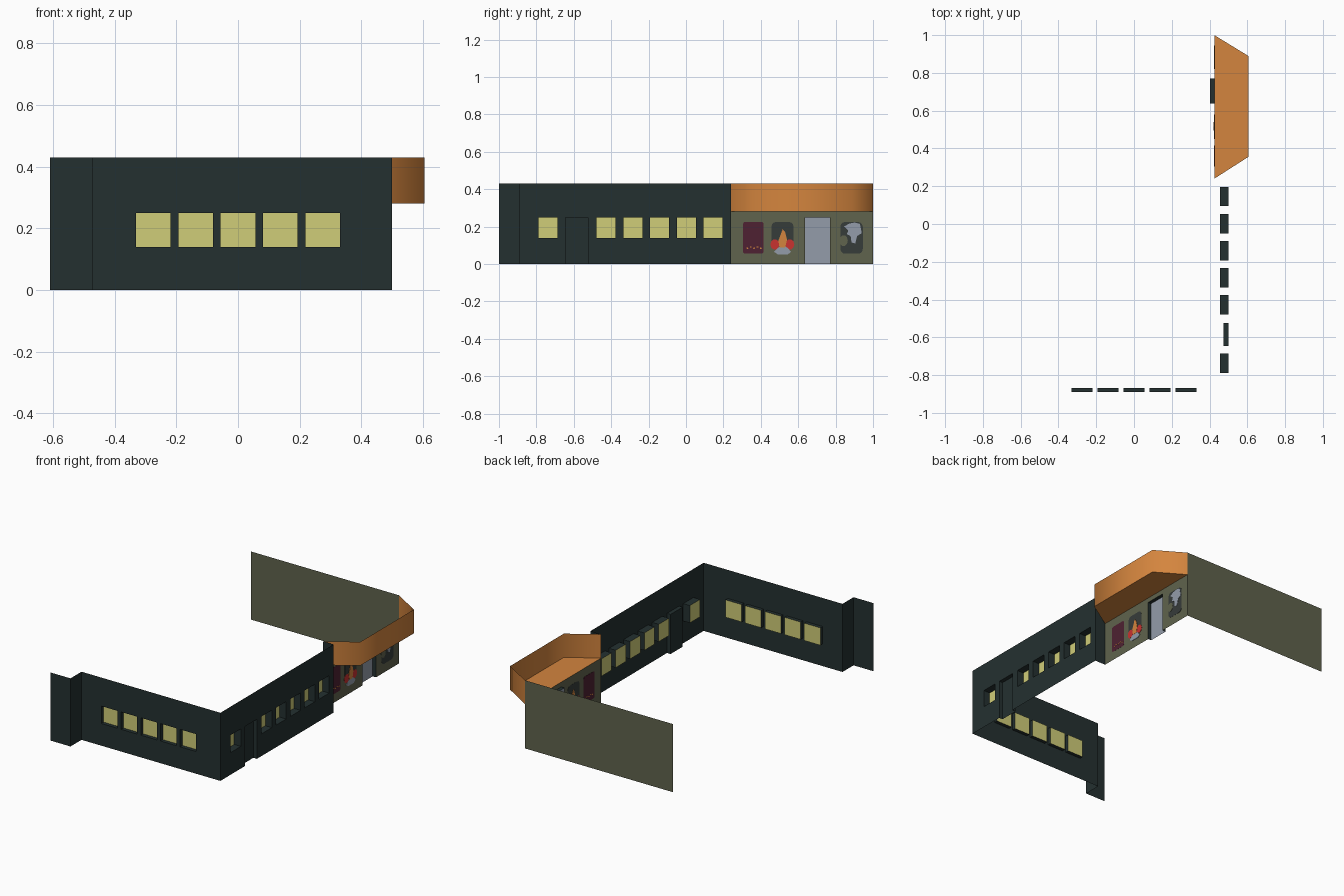
import bpy, bmesh, math
from mathutils import Vector

if "Cube" in bpy.data.objects:
    bpy.data.objects.remove(bpy.data.objects["Cube"])


def material(name, r, g, b):
    lin = [(c / 255 / 12.92) if c < 11 else ((c / 255 + 0.055) / 1.055) ** 2.4 for c in (r, g, b)]
    m = bpy.data.materials.new(name)
    m.diffuse_color = (*lin, 1)
    m.use_nodes = True
    m.node_tree.nodes["Principled BSDF"].inputs["Base Color"].default_value = m.diffuse_color
    return m


DARK = material("dark teal wall", 36, 48, 48)
YELLOW = material("lit window yellow", 208, 205, 120)
ORANGE = material("orange fascia", 212, 133, 62)
OLIVE = material("olive wall", 96, 99, 77)
GREY = material("pale blue grey", 148, 156, 170)
MAROON = material("maroon", 78, 33, 50)
CHARCOAL = material("charcoal", 54, 60, 58)
RED = material("red", 200, 50, 48)


def make(name, bm, mats):
    me = bpy.data.meshes.new(name)
    bm.to_mesh(me)
    bm.free()
    for m in mats:
        me.materials.append(m)
    ob = bpy.data.objects.new(name, me)
    bpy.context.collection.objects.link(ob)
    return ob


def wall(name, p0, p1, height, mats, openings=()):
    """Single-sheet wall from p0 to p1. Opening: (start, end, z0, z1, depth, panel material)."""
    p0, p1 = Vector((*p0, 0)), Vector((*p1, 0))
    length = (p1 - p0).length
    along = (p1 - p0) / length
    inward = Vector((0, 0, 1)).cross(along)
    bm = bmesh.new()

    def quad(pts, mat=0):
        f = bm.faces.new([bm.verts.new(p0 + along * u + inward * d + Vector((0, 0, z))) for u, d, z in pts])
        f.material_index = mat

    us = sorted({0, length, *[v for o in openings for v in o[:2]]})
    zs = sorted({0, height, *[v for o in openings for v in o[2:4]]})
    for a, b in zip(us, us[1:]):
        for c, e in zip(zs, zs[1:]):
            um, zm = (a + b) / 2, (c + e) / 2
            if not any(o[0] < um < o[1] and o[2] < zm < o[3] for o in openings):
                quad([(a, 0, c), (b, 0, c), (b, 0, e), (a, 0, e)])
    for a, b, c, e, d, mat in openings:  # reveals and recessed panel
        quad([(a, d, c), (b, d, c), (b, d, e), (a, d, e)], mat)
        quad([(a, 0, e), (a, d, e), (b, d, e), (b, 0, e)], 1)
        quad([(a, 0, c), (a, d, c), (a, d, e), (a, 0, e)], 1)
        quad([(b, 0, c), (b, 0, e), (b, d, e), (b, d, c)], 1)
        if c > 0:
            quad([(a, 0, c), (b, 0, c), (b, d, c), (a, d, c)], 1)
    bmesh.ops.remove_doubles(bm, verts=bm.verts, dist=1e-5)
    return make(name, bm, mats)


H, SOFFIT = 0.43, 0.28
dark_mats = [DARK, DARK, YELLOW]

# Front wall with five windows, and the stepped section at its left end
front_windows = [(0.47 + x - 0.056, 0.47 + x + 0.056, 0.14, 0.25, 0.023, 2)
                 for x in (-0.275, -0.1375, 0, 0.1375, 0.275)]
wall("front_wall", (-0.47, -0.89), (0.50, -0.89), H, dark_mats, front_windows)
wall("front_step_wall", (-0.61, -1), (-0.47, -1), H, dark_mats)
wall("front_step_return", (-0.47, -1), (-0.47, -0.89), H, dark_mats)

# Long side wall with six windows and a plain door
side = [(0.89 + y - 0.051, 0.89 + y + 0.051, 0.14, 0.25, 0.046, 2)
        for y in (-0.737, -0.427, -0.284, -0.141, 0.002, 0.145)]
side.append((0.89 - 0.645, 0.89 - 0.525, 0, 0.25, 0.025, 0))
wall("side_wall", (0.50, -0.89), (0.50, 0.24), H, dark_mats, side)
wall("side_return", (0.50, 0.24), (0.425, 0.24), H, dark_mats)

# Shop front with a recessed door, and the plain back wall
SX = 0.425
wall("shop_wall", (SX, 0.24), (SX, 1), SOFFIT, [OLIVE, DARK, GREY], [(0.397, 0.53, 0, 0.25, 0.023, 2)])
wall("back_wall", (SX, 1), (-0.61, 1), H, [OLIVE])

# Angled canopy: soft-shaded fascia band over a flat soffit
plan = [(SX, 0.24), (0.605, 0.355), (0.605, 0.89), (SX, 1)]
bm = bmesh.new()
low = [bm.verts.new((x, y, SOFFIT)) for x, y in plan]
top = [bm.verts.new((x, y, H)) for x, y in plan]
for i in range(3):
    bm.faces.new([low[i], low[i + 1], top[i + 1], top[i]]).smooth = True
make("canopy_fascia", bm, [ORANGE])
bm = bmesh.new()
bm.faces.new([bm.verts.new((x, y, SOFFIT)) for x, y in reversed(plan)])
make("canopy_soffit", bm, [ORANGE])


def plate(name, mat, pts, layer):
    """Thin painted shape on the shop wall, seen from both sides."""
    t = 0.001 + 0.0008 * layer
    bm = bmesh.new()
    f = bm.faces.new([bm.verts.new((SX - t, y, z)) for y, z in pts])
    ext = bmesh.ops.extrude_face_region(bm, geom=[f])
    bmesh.ops.translate(bm, verts=[v for v in ext["geom"] if isinstance(v, bmesh.types.BMVert)], vec=(2 * t, 0, 0))
    bmesh.ops.recalc_face_normals(bm, faces=bm.faces)
    return make(name, bm, [mat])


def rounded(y0, y1, z0, z1, r):
    pts = []
    for k, (cy, cz) in enumerate([(y1 - r, z1 - r), (y0 + r, z1 - r), (y0 + r, z0 + r), (y1 - r, z0 + r)]):
        for s in range(4):
            a = math.pi / 2 * (k + s / 3)
            pts.append((cy + r * math.cos(a), cz + r * math.sin(a)))
    return pts


def blob(y, z, ry, rz, n=10):
    return [(y + ry * math.cos(2 * math.pi * i / n), z + rz * math.sin(2 * math.pi * i / n)) for i in range(n)]


# Mural 1: maroon panel with small orange flecks
plate("maroon_mural", MAROON, rounded(0.305, 0.415, 0.055, 0.225, 0.012), 0)
for i in range(5):
    plate("maroon_mural_fleck", ORANGE, blob(0.328 + i * 0.018, 0.085 + 0.006 * (i % 2), 0.006, 0.004, 6), 1)

# Mural 2: flame over red side shapes and a pale base
plate("flame_mural_ground", CHARCOAL, rounded(0.457, 0.575, 0.10, 0.225, 0.025), 0)
for y in (0.475, 0.555):
    plate("flame_mural_red", RED, blob(y, 0.105, 0.024, 0.028), 1)
plate("flame_mural_base", GREY, [(0.47, 0.065), (0.49, 0.052), (0.545, 0.052), (0.562, 0.065),
                                 (0.545, 0.085), (0.53, 0.095), (0.505, 0.095), (0.49, 0.085)], 2)
plate("flame_mural_flame", ORANGE, [(0.50, 0.088), (0.53, 0.088), (0.54, 0.13), (0.53, 0.17),
                                    (0.517, 0.187), (0.507, 0.16), (0.494, 0.125)], 3)

# Mural 3: pale branching shape on a charcoal panel
plate("pale_mural_ground", CHARCOAL, rounded(0.825, 0.945, 0.055, 0.225, 0.025), 0)
plate("pale_mural_gap", OLIVE, blob(0.843, 0.125, 0.022, 0.03), 1)
plate("pale_mural_shape", GREY, [(0.845, 0.20), (0.87, 0.215), (0.90, 0.222), (0.93, 0.215), (0.94, 0.165),
                                 (0.915, 0.15), (0.905, 0.11), (0.885, 0.115), (0.88, 0.15),
                                 (0.86, 0.16), (0.868, 0.18)], 2)
